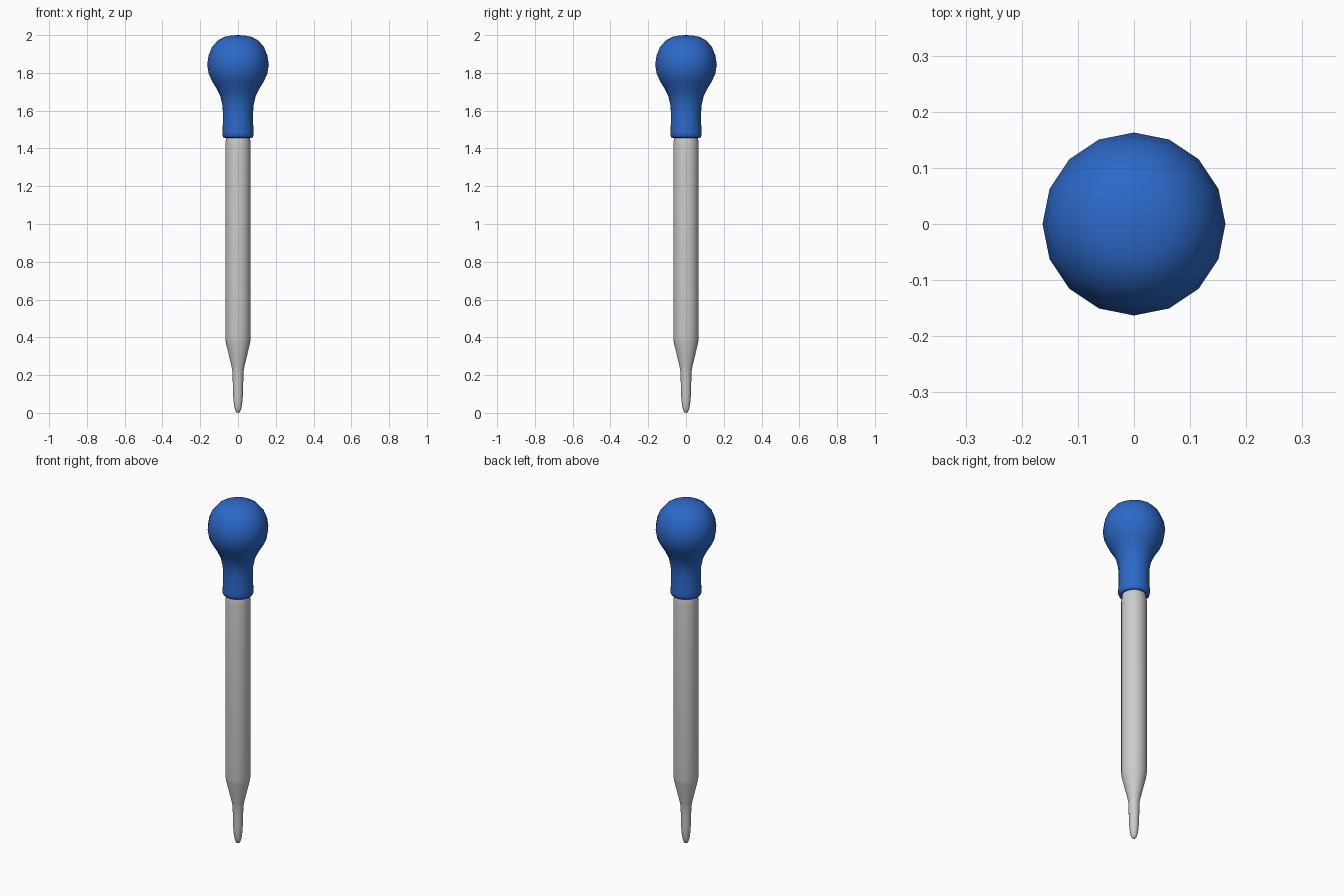
import bpy, bmesh, math

if "Cube" in bpy.data.objects:
    bpy.data.objects.remove(bpy.data.objects["Cube"])

SIDES = 16


def lathe(name, profile, colour=None):
    """Revolve (radius, z) points, listed bottom to top, around the z axis."""
    bm = bmesh.new()
    rings = []
    for r, z in profile:
        if r == 0:
            rings.append([bm.verts.new((0, 0, z))] * SIDES)
        else:
            rings.append([bm.verts.new((r * math.cos(math.tau * i / SIDES),
                                        r * math.sin(math.tau * i / SIDES), z))
                          for i in range(SIDES)])
    for low, high in zip(rings, rings[1:]):
        for i in range(SIDES):
            j = (i + 1) % SIDES
            corners = dict.fromkeys((low[i], low[j], high[j], high[i]))
            bm.faces.new(list(corners))
    bmesh.ops.recalc_face_normals(bm, faces=bm.faces[:])
    mesh = bpy.data.meshes.new(name)
    bm.to_mesh(mesh)
    bm.free()
    obj = bpy.data.objects.new(name, mesh)
    bpy.context.collection.objects.link(obj)
    if colour:
        mat = bpy.data.materials.new(name + "_material")
        mat.diffuse_color = colour
        mat.use_nodes = True
        mat.node_tree.nodes["Principled BSDF"].inputs["Base Color"].default_value = mat.diffuse_color
        mesh.materials.append(mat)
    bpy.ops.object.select_all(action='DESELECT')
    obj.select_set(True)
    bpy.context.view_layer.objects.active = obj
    bpy.ops.object.shade_smooth_by_angle(angle=math.radians(50))
    return obj


# Tube with tapered shoulder and rounded tip
lathe("glass_tube", [
    (0, 0), (0.009, 0.004), (0.016, 0.017), (0.021, 0.04), (0.025, 0.08),
    (0.027, 0.13), (0.029, 0.215), (0.034, 0.245), (0.064, 0.37),
    (0.067, 0.395), (0.067, 1.42), (0.065, 1.44), (0.060, 1.47), (0, 1.47)])

# Squeeze bulb: rolled rim, neck and rounded head
lathe("rubber_bulb", [
    (0, 1.459), (0.062, 1.459), (0.070, 1.456), (0.078, 1.459),
    (0.083, 1.472), (0.083, 1.49), (0.080, 1.53), (0.080, 1.59),
    (0.083, 1.63), (0.093, 1.675), (0.112, 1.715), (0.138, 1.757),
    (0.155, 1.795), (0.163, 1.845), (0.156, 1.892), (0.138, 1.936),
    (0.109, 1.970), (0.074, 1.990), (0.037, 1.998), (0, 2.0)],
    (0.025, 0.14, 0.58, 1))
